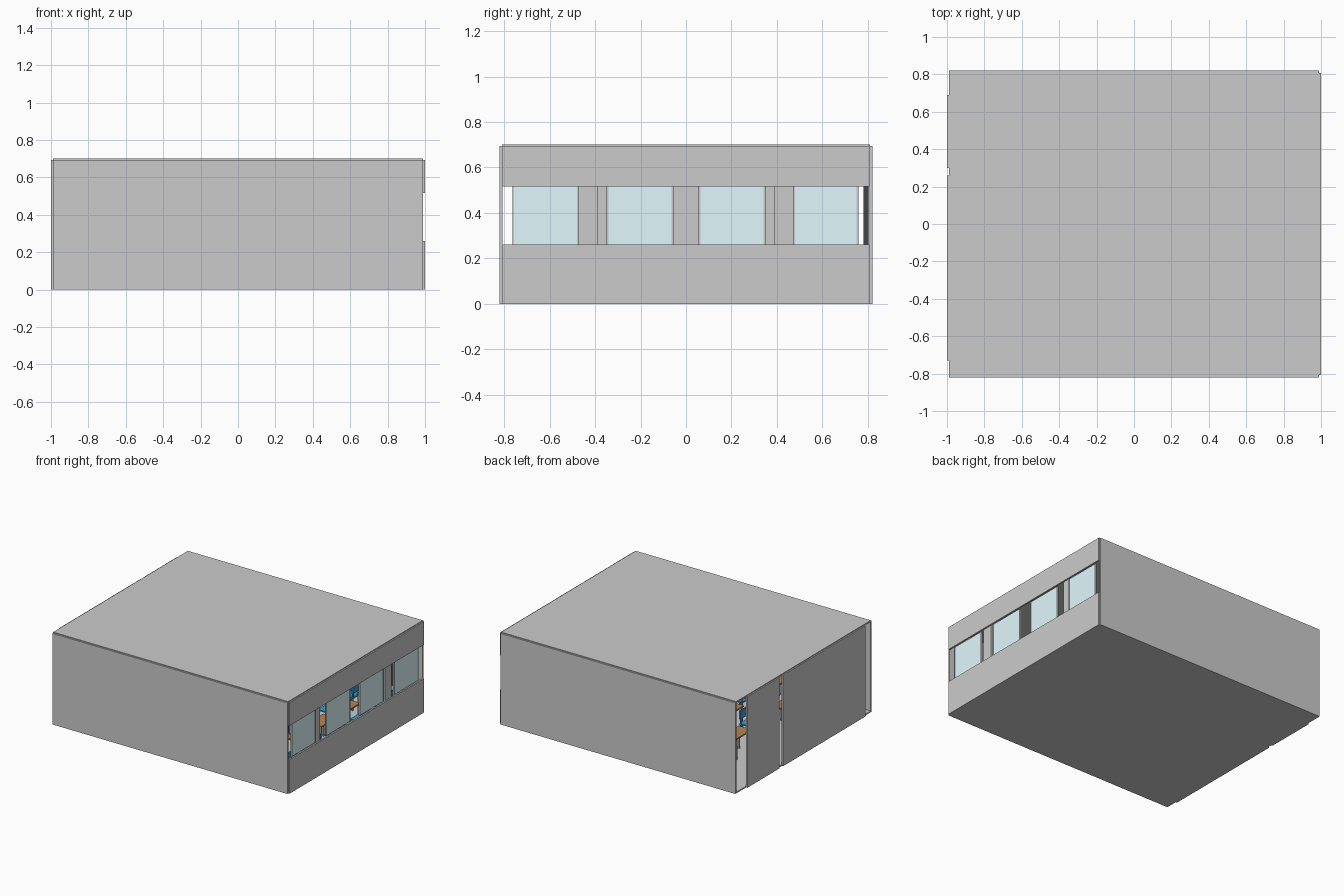
import bpy
import bmesh
from mathutils import Matrix, Vector

if "Cube" in bpy.data.objects:
    bpy.data.objects.remove(bpy.data.objects["Cube"])


def material(name, rgb):
    m = bpy.data.materials.new(name)
    m.diffuse_color = (*rgb, 1)
    m.use_nodes = True
    m.node_tree.nodes["Principled BSDF"].inputs["Base Color"].default_value = m.diffuse_color
    return m


GLASS = material("glass_blue", (0.75, 0.95, 1.0))
BLUE = material("chair_blue", (0.04, 0.35, 0.65))
WOOD = material("desk_wood", (0.45, 0.24, 0.09))
DARK = material("dark_board", (0.05, 0.06, 0.06))


def boxes(name, spans, mat=None):
    """One object from several boxes, each (x0, x1, y0, y1, z0, z1)."""
    bm = bmesh.new()
    for x0, x1, y0, y1, z0, z1 in spans:
        centre = Vector(((x0 + x1) / 2, (y0 + y1) / 2, (z0 + z1) / 2))
        size = Matrix.Diagonal((x1 - x0, y1 - y0, z1 - z0, 1))
        bmesh.ops.create_cube(bm, size=1, matrix=Matrix.Translation(centre) @ size)
    me = bpy.data.meshes.new(name)
    bm.to_mesh(me)
    bm.free()
    ob = bpy.data.objects.new(name, me)
    bpy.context.collection.objects.link(ob)
    if mat:
        me.materials.append(mat)
    return ob


# Shell: floor, roof, front and back walls
boxes("floor", [(-0.99, 0.99, -0.81, 0.81, 0, 0.01)])
boxes("roof", [(-0.99, 0.99, -0.81, 0.81, 0.69, 0.70)])
boxes("front_wall", [(-0.99, 0.99, -0.82, -0.808, 0, 0.694)])
boxes("back_wall", [(-0.99, 0.99, 0.808, 0.82, 0, 0.694)])

# Right wall: sill below and lintel above the window strip
boxes("right_sill", [(0.988, 1.0, -0.808, 0.808, 0, 0.26)])
boxes("right_lintel", [(0.988, 1.0, -0.808, 0.808, 0.517, 0.694)])

# Left wall: two panels leaving door gaps
boxes("left_wall_long", [(-1.0, -0.988, -0.73, 0.26, 0, 0.694)])
boxes("left_wall_short", [(-1.0, -0.988, 0.30, 0.69, 0, 0.694)])

# Window panes with slim frames
for i, (a, b) in enumerate([(-0.76, -0.475), (-0.345, -0.06), (0.06, 0.345), (0.475, 0.755)]):
    boxes(f"window_pane_{i}", [(0.979, 0.985, a, b, 0.26, 0.517)], GLASS)
    boxes(f"window_frame_{i}", [(0.976, 0.988, y - 0.004, y + 0.004, 0.26, 0.517) for y in (a, b)])

# Columns just inside the window wall
for s in (-1, 1):
    boxes("inner_column", [(0.90, 0.965, s * 0.43 - 0.04, s * 0.43 + 0.04, 0.01, 0.69)])

# Dark board along the back wall
boxes("wall_board", [(-0.45, 0.80, 0.78, 0.802, 0.15, 0.517)], DARK)


def legs(x, y, hx, hy, top, t=0.005):
    return [(x + i * hx - t, x + i * hx + t, y + j * hy - t, y + j * hy + t, 0.01, top)
            for i in (-1, 1) for j in (-1, 1)]


# Rows of desks and chairs
tops, desk_legs, seats, chair_legs = [], [], [], []
for col in range(6):
    for row in range(5):
        x, y = -0.64 + col * 0.27, -0.58 + row * 0.29
        tops.append((x - 0.055, x + 0.055, y - 0.09, y + 0.09, 0.165, 0.175))
        desk_legs += legs(x, y, 0.045, 0.08, 0.165)
        cx = x + 0.11
        seats.append((cx - 0.045, cx + 0.045, y - 0.05, y + 0.05, 0.10, 0.11))
        seats.append((cx + 0.037, cx + 0.047, y - 0.05, y + 0.05, 0.14, 0.205))
        chair_legs += legs(cx, y, 0.04, 0.043, 0.10)
        chair_legs += [(cx + 0.037, cx + 0.045, y + s * 0.04 - 0.005, y + s * 0.04 + 0.005, 0.11, 0.14)
                       for s in (-1, 1)]
boxes("desk_tops", tops, WOOD)
boxes("desk_legs", desk_legs)
boxes("chair_seats", seats, BLUE)
boxes("chair_legs", chair_legs, BLUE)
